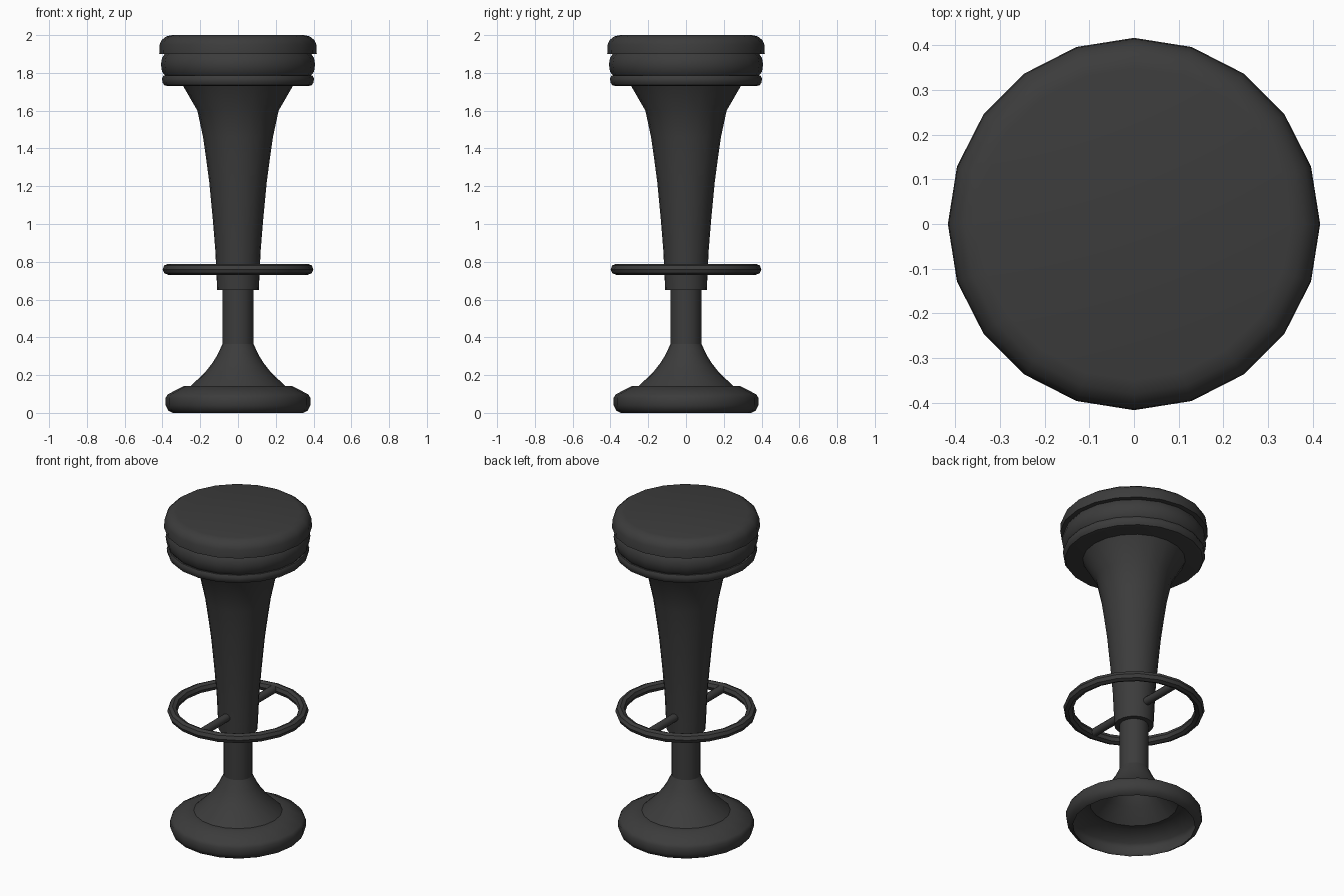
import bpy, bmesh, math
from mathutils import Matrix, Vector

cube = bpy.data.objects.get("Cube")
if cube:
    bpy.data.objects.remove(cube)

SIDES = 20

charcoal = bpy.data.materials.new("charcoal")
charcoal.use_nodes = True
colour = (0.045, 0.045, 0.045, 1)
charcoal.diffuse_color = colour
charcoal.node_tree.nodes["Principled BSDF"].inputs["Base Color"].default_value = colour


def finish(name, bm, angle=40):
    bmesh.ops.remove_doubles(bm, verts=bm.verts, dist=1e-5)
    bmesh.ops.recalc_face_normals(bm, faces=bm.faces)
    mesh = bpy.data.meshes.new(name)
    bm.to_mesh(mesh)
    bm.free()
    mesh.materials.append(charcoal)
    obj = bpy.data.objects.new(name, mesh)
    bpy.context.collection.objects.link(obj)
    bpy.ops.object.select_all(action="DESELECT")
    obj.select_set(True)
    bpy.context.view_layer.objects.active = obj
    bpy.ops.object.shade_smooth_by_angle(angle=math.radians(angle))
    return obj


def lathe(name, profile, closed=False):
    """Turn a list of (radius, height) points around the z axis."""
    bm = bmesh.new()
    verts = [bm.verts.new((r, 0, z)) for r, z in profile]
    pairs = list(zip(verts, verts[1:]))
    if closed:
        pairs.append((verts[-1], verts[0]))
    edges = [bm.edges.new(p) for p in pairs]
    bmesh.ops.spin(bm, geom=verts + edges, cent=(0, 0, 0), axis=(0, 0, 1),
                   angle=math.tau, steps=SIDES, use_merge=True)
    return finish(name, bm)


# Seat: a cushion over two rounded bands
lathe("seat_cushion", [(0, 2), (0.35, 2), (0.38, 1.993), (0.403, 1.975),
                       (0.415, 1.95), (0.417, 1.9), (0, 1.9)])
lathe("seat_band", [(0, 1.9), (0.388, 1.9), (0.402, 1.88), (0.408, 1.845),
                    (0.402, 1.805), (0.385, 1.785), (0, 1.785)])
lathe("seat_underside", [(0, 1.785), (0.395, 1.785), (0.402, 1.77), (0.4, 1.75),
                         (0.39, 1.735), (0.37, 1.73), (0, 1.73)])

# Flared column and the pole it slides over
lathe("flared_column", [(0.29, 1.73), (0.215, 1.6), (0.185, 1.46), (0.168, 1.34),
                        (0.152, 1.22), (0.133, 1.02), (0.12, 0.86), (0.114, 0.73),
                        (0.11, 0.65), (0.08, 0.65)])
lathe("pole", [(0.082, 0.7), (0.082, 0.36)])

# Hollow base: cone on a rounded dish that is open below
lathe("base_cone", [(0.082, 0.365), (0.11, 0.305), (0.135, 0.265),
                    (0.17, 0.22), (0.25, 0.142)])
lathe("base_dish", [(0.25, 0.142), (0.288, 0.142), (0.372, 0.098), (0.383, 0.08),
                    (0.383, 0.04), (0.37, 0.013), (0.345, 0)])

# Footrest ring
RING_R, TUBE_R, RING_Z = 0.37, 0.029, 0.76
lathe("footrest_ring", [(RING_R + TUBE_R * math.cos(a), RING_Z + TUBE_R * math.sin(a))
                        for a in (math.tau * i / 8 for i in range(8))], closed=True
      ).data.shade_smooth()

# Spokes joining the ring to the column, front and back
for name, side in (("front_spoke", -1), ("back_spoke", 1)):
    bm = bmesh.new()
    place = Matrix.Translation(Vector((0, side * 0.23, RING_Z))) @ Matrix.Rotation(math.pi / 2, 4, "X")
    bmesh.ops.create_cone(bm, cap_ends=True, segments=10, radius1=0.024, radius2=0.024,
                          depth=0.28, matrix=place)
    finish(name, bm)
